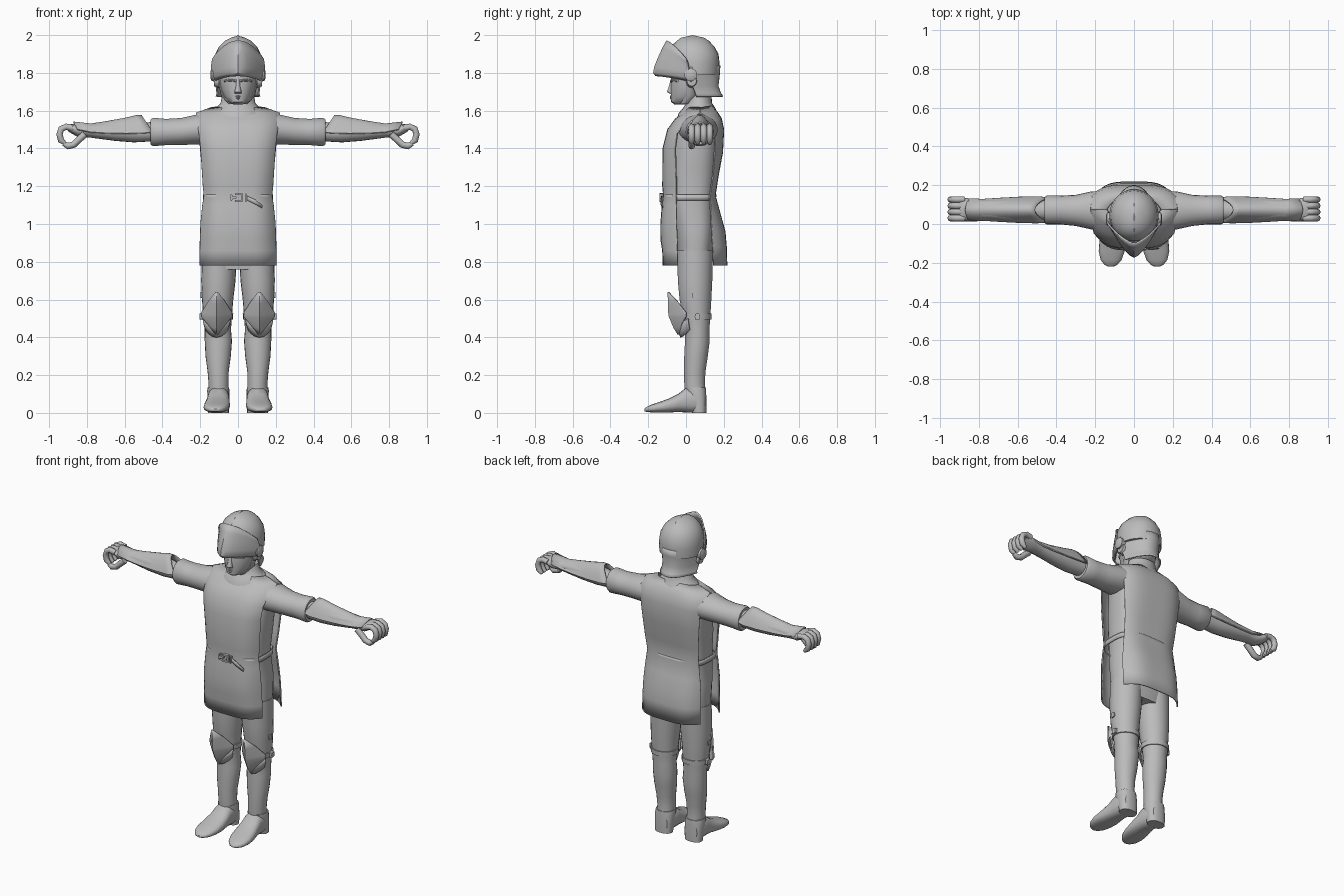
import bpy, math
from mathutils import Vector

GREY = bpy.data.materials.new("plain_grey")
GREY.diffuse_color = (0.5, 0.5, 0.5, 1)


def make(name, verts, faces, mirror=False, thick=0.0, angle=40):
    me = bpy.data.meshes.new(name)
    me.from_pydata(verts, [], faces)
    me.materials.append(GREY)
    ob = bpy.data.objects.new(name, me)
    bpy.context.collection.objects.link(ob)
    bpy.ops.object.select_all(action='DESELECT')
    bpy.context.view_layer.objects.active = ob
    ob.select_set(True)
    bpy.ops.object.mode_set(mode='EDIT')
    bpy.ops.mesh.select_all(action='SELECT')
    bpy.ops.mesh.normals_make_consistent(inside=False)
    bpy.ops.object.mode_set(mode='OBJECT')
    bpy.ops.object.shade_smooth_by_angle(angle=math.radians(angle))
    if thick:
        m = ob.modifiers.new("thickness", 'SOLIDIFY')
        m.thickness, m.offset = thick, 0
    if mirror:
        ob.modifiers.new("mirror", 'MIRROR').use_mirror_merge = False
    return ob


def bridge(rows, n, closed):
    m = n if closed else n - 1
    return [(r * n + i, r * n + (i + 1) % n, (r + 1) * n + (i + 1) % n, (r + 1) * n + i)
            for r in range(rows - 1) for i in range(m)]


def loft(name, axis, rows, n=20, p=2.0, mirror=False, cap=True, **kw):
    """Superellipse rings (t, c1, c2, r1, r2) stacked along an axis."""
    vs = []
    for t, c1, c2, r1, r2 in rows:
        for i in range(n):
            a = 2 * math.pi * i / n
            c, s = math.cos(a), math.sin(a)
            q = [c1 + r1 * math.copysign(abs(c) ** (2 / p), c),
                 c2 + r2 * math.copysign(abs(s) ** (2 / p), s)]
            q.insert(axis, t)
            vs.append(q)
    fs = bridge(len(rows), n, True)
    if cap:
        fs += [tuple(range(n)), tuple(range(len(vs) - n, len(vs)))]
    return make(name, vs, fs, mirror, **kw)


def panel(name, rows, p=3.0, n=21, place=lambda w, d, h: (w, d, h), mirror=False, thick=0.008):
    """Open wrapped sheet, rows (h centre, h edge, half width, d edge, d centre)."""
    vs = []
    for hc, he, w, de, dc in rows:
        for i in range(n):
            x = math.sin((2 * i / (n - 1) - 1) * math.pi / 2)
            k = abs(x) ** p
            vs.append(place(w * x, dc + (de - dc) * k, hc + (he - hc) * x * x))
    return make(name, vs, bridge(len(rows), n, False), mirror, thick)


def tube(name, pts, y, r, n=8):
    """Finger along x/z points, mirrored to the other hand."""
    pts = [Vector((x, y, z)) for x, z in pts]
    vs = []
    for i, q in enumerate(pts):
        t = (pts[min(i + 1, len(pts) - 1)] - pts[max(i - 1, 0)]).normalized()
        side, up = t.cross(Vector((0, 1, 0))), Vector((0, 1, 0))
        k = r * (0.6 if i == len(pts) - 1 else 1)
        vs += [q + k * (math.cos(a) * side + math.sin(a) * up)
               for a in (2 * math.pi * j / n for j in range(n))]
    fs = bridge(len(pts), n, True) + [tuple(range(n)), tuple(range(len(vs) - n, len(vs)))]
    make(name, vs, fs, True, angle=60)


# body under the tabard
loft("torso", 2, [(0.76, 0, .045, .18, .085), (0.9, 0, .05, .19, .10), (1.0, 0, .045, .19, .11),
                  (1.15, 0, .03, .172, .125), (1.3, 0, .04, .185, .13), (1.45, 0, .055, .195, .125),
                  (1.55, 0, .075, .195, .10), (1.6, 0, .075, .13, .08), (1.64, 0, .07, .08, .06)], 28, 2.6)

# tabard front and back
panel("tabard_front", [(.78, .78, .2, -.045, -.12), (.86, .86, .2, -.045, -.122), (.92, .92, .198, -.045, -.132),
                       (1.0, 1.0, .196, -.05, -.132), (1.1, 1.1, .186, -.05, -.124),
                       (1.15, 1.15, .178, -.05, -.117), (1.2, 1.2, .183, -.05, -.122), (1.4, 1.4, .196, -.055, -.12),
                       (1.5, 1.48, .205, -.045, -.095), (1.555, 1.54, .215, 0, -.055),
                       (1.585, 1.585, .222, .075, -.01), (1.615, 1.615, .14, .075, .01)], 4)
panel("tabard_back", [(.78, .78, .2, .145, .215), (.88, .88, .2, .14, .212), (.96, .96, .198, .135, .205),
                      (1.05, 1.05, .19, .13, .18), (1.15, 1.15, .178, .125, .153), (1.25, 1.25, .185, .14, .168),
                      (1.38, 1.38, .197, .15, .192), (1.5, 1.49, .207, .155, .198), (1.56, 1.55, .216, .14, .185),
                      (1.59, 1.585, .222, .075, .165), (1.625, 1.615, .14, .075, .135)], 4)

# belt, buckle and hanging strap end
loft("belt", 2, [(1.125, 0, .02, .181, .136), (1.155, 0, .02, .181, .138)], 32, 3.2, cap=False, thick=.006)
for i, (x, z, a, b) in enumerate([(-.025, 1.14, .018, .007), (-.035, 1.14, .005, .018), (.005, 1.158, .022, .005),
                                  (.005, 1.122, .022, .005), (.022, 1.14, .005, .022), (.042, 1.14, .005, .022)]):
    loft("buckle_bar_%d" % i, 1, [(-.14, x, z, a, b), (-.12, x, z, a, b)], 8, 6)
make("strap_end", [(.04, -.128, 1.152), (.04, -.128, 1.13), (.09, -.132, 1.13), (.09, -.132, 1.105),
                   (.13, -.126, 1.1), (.125, -.126, 1.085)], [(0, 1, 3, 2), (2, 3, 5, 4)], thick=.006)

# collar and neck
loft("collar", 2, [(1.55, 0, .065, .145, .115), (1.585, 0, .065, .14, .105), (1.615, 0, .07, .115, .085),
                   (1.64, 0, .07, .092, .068), (1.68, 0, .07, .085, .065)], 24)

# head and face details
loft("head", 2, [(1.632, 0, -.035, .022, .025), (1.645, 0, -.02, .048, .058), (1.675, 0, .015, .075, .095),
                 (1.71, 0, .035, .09, .117), (1.75, 0, .035, .098, .115), (1.8, 0, .04, .1, .115)], 24)
loft("nose", 2, [(1.69, 0, -.075, .019, .012), (1.7, 0, -.082, .019, .02), (1.72, 0, -.078, .013, .016),
                 (1.775, 0, -.068, .009, .01)], 10)
for nm, z, r in (("upper_lip", 1.675, .03), ("lower_lip", 1.665, .024)):
    loft(nm, 0, [(-r, -.065, z, .004, .003), (0, -.077, z, .009, .006), (r, -.065, z, .004, .003)], 8)
loft("brow", 0, [(.01, -.077, 1.757, .008, .006), (.04, -.072, 1.762, .009, .007), (.075, -.045, 1.757, .006, .005)],
     8, mirror=True)
loft("cheek_strap", 2, [(1.635, .03, -.005, .02, .03), (1.68, .078, .025, .012, .024), (1.78, .1, .035, .012, .024)],
     10, mirror=True)

# helmet skull, neck guard, crest ridge
loft("helmet_skull", 2, [(1.79, 0, .045, .125, .13), (1.85, 0, .045, .127, .133), (1.9, 0, .042, .12, .13),
                         (1.94, 0, .038, .1, .112), (1.97, 0, .036, .07, .085), (1.987, 0, .035, .035, .055),
                         (1.995, 0, .035, .008, .02)], 28)
panel("neck_guard", [(1.675, 1.675, .115, .055, .195), (1.69, 1.69, .11, .05, .182), (1.73, 1.73, .115, .035, .168),
                     (1.8, 1.79, .124, .015, .176), (1.84, 1.83, .126, .02, .178)], 2.4)
ridge = [(.178, 1.82), (.172, 1.88), (.15, 1.94), (.1, 1.985), (.035, 2.0), (-.03, 1.985), (-.07, 1.95)]
rv = [(x, .04 + (y - .04) * k, 1.8 + (z - 1.8) * k) for y, z in ridge for x, k in ((-.03, .92), (0, 1), (.03, .92))]
make("crest_ridge", rv, bridge(len(ridge), 3, False), angle=50)

# raised visor with pointed centre, and its pivots
panel("visor", [(1.785, 1.755, .128, .03, -.158), (1.8, 1.775, .138, .02, -.17), (1.83, 1.8, .14, .02, -.165),
                (1.88, 1.83, .14, .015, -.145), (1.93, 1.855, .137, .01, -.122), (1.97, 1.875, .135, 0, -.1)], 1.5)
loft("visor_pivot", 0, [(.11, .025, 1.79, .034, .034), (.138, .025, 1.79, .034, .034),
                        (.145, .025, 1.79, .02, .02)], 16, mirror=True)
loft("cheek_flap", 0, [(.1, .03, 1.755, .03, .035), (.128, .03, 1.76, .026, .03)], 12, mirror=True)

# arms: sleeve, elbow, forearm, vambrace
loft("upper_sleeve", 0, [(.14, .065, 1.5, .105, .075), (.22, .07, 1.5, .098, .08), (.3, .07, 1.49, .08, .072),
                         (.38, .072, 1.487, .074, .07), (.45, .072, 1.487, .074, .076),
                         (.462, .072, 1.487, .066, .068)], 22, mirror=True)
loft("forearm", 0, [(.44, .072, 1.49, .052, .052), (.5, .07, 1.485, .052, .05), (.55, .07, 1.488, .055, .056),
                    (.65, .072, 1.49, .056, .05), (.75, .075, 1.493, .05, .04), (.83, .077, 1.494, .042, .03)],
     20, mirror=True)
panel("vambrace", [(.51, .45, .062, 1.485, 1.573), (.54, .5, .066, 1.48, 1.572), (.6, .59, .064, 1.478, 1.558),
                   (.7, .7, .058, 1.48, 1.54), (.78, .78, .053, 1.485, 1.528), (.87, .85, .056, 1.5, 1.538)],
      2, 17, lambda w, d, h: (h, .073 + w, d), True)
loft("glove_cuff", 0, [(.76, .075, 1.493, .05, .038), (.82, .076, 1.494, .046, .034), (.85, .076, 1.495, .056, .034),
                       (.885, .077, 1.505, .06, .024), (.9, .077, 1.507, .056, .016)], 18, mirror=True)
# curled fingers and thumb
for i in range(4):
    tube("finger_%d" % i, [(.875, 1.507), (.91, 1.515), (.936, 1.503), (.945, 1.475), (.937, 1.443), (.915, 1.425)],
         .03 + i * .032, .017)
tube("thumb", [(.81, 1.475), (.845, 1.445), (.87, 1.42), (.9, 1.413), (.925, 1.425)], .03, .018)

# legs
loft("leg", 2, [(.1, .103, .05, .053, .056), (.16, .103, .045, .053, .055), (.22, .105, .047, .056, .057),
                (.3, .105, .053, .067, .063), (.38, .104, .06, .072, .066), (.44, .107, .06, .07, .064),
                (.5, .108, .057, .075, .072), (.6, .108, .05, .083, .085), (.7, .104, .048, .091, .092),
                (.86, .098, .048, .093, .096)], 22, mirror=True)
loft("knee_band", 2, [(.495, .108, .057, .081, .078), (.525, .108, .056, .083, .08)], 22, mirror=True)
loft("thigh_buckle", 0, [(.18, .045, .625, .012, .016), (.198, .045, .625, .012, .016)], 8, 6, mirror=True)
loft("knee_buckle", 0, [(.18, .06, .51, .014, .016), (.203, .06, .51, .014, .016)], 8, 6, mirror=True)

# diamond knee guards with a centre ridge, and the lower plate
place = lambda w, d, h: (.113 + w, d, h)
panel("knee_guard", [(.64, .64, .004, -.092, -.095), (.58, .59, .042, -.045, -.09), (.52, .53, .08, .0, -.09),
                     (.505, .51, .08, .0, -.085), (.45, .47, .045, -.02, -.062), (.415, .42, .006, -.035, -.04)],
      1.1, 9, place, True)
panel("knee_lower_plate", [(.47, .5, .072, .01, -.05), (.43, .47, .066, .015, -.038), (.4, .44, .058, .02, -.026)],
      1.4, 9, place, True)

# shoes and heel counters
loft("shoe", 1, [(.1, .104, .06, .042, .05), (.06, .104, .065, .057, .065), (.0, .104, .068, .058, .066),
                 (-.04, .106, .053, .062, .048), (-.09, .11, .039, .068, .037), (-.14, .115, .03, .067, .028),
                 (-.185, .118, .023, .054, .02), (-.21, .119, .018, .033, .013), (-.22, .119, .015, .014, .006)],
     20, 2.5, mirror=True)
loft("heel", 2, [(0, .104, .07, .055, .038), (.06, .104, .067, .058, .042), (.12, .104, .053, .059, .054),
                 (.135, .104, .05, .056, .056)], 18, 2.4, mirror=True)
